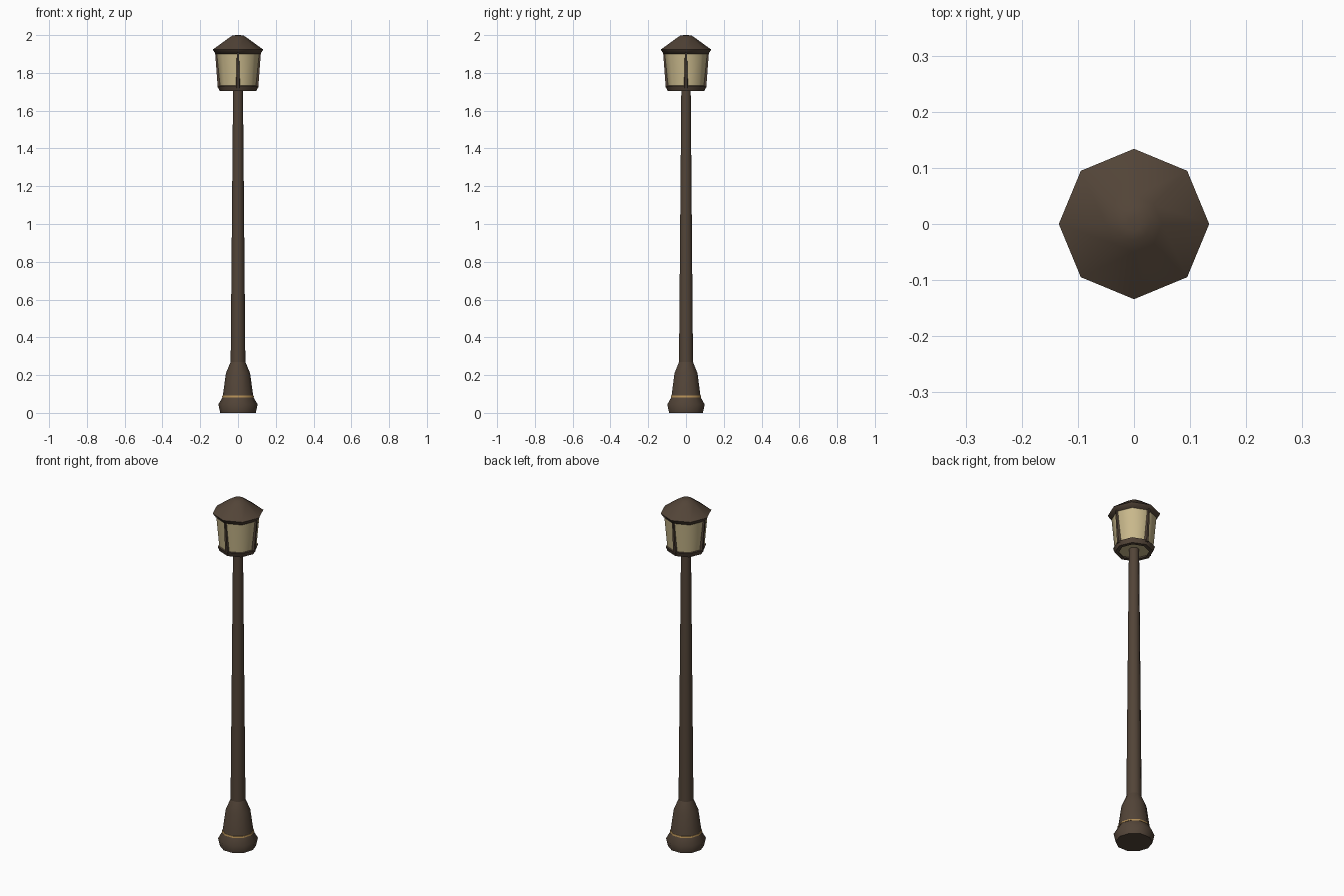
import bpy, bmesh, math
from mathutils import Vector

cube = bpy.data.objects.get("Cube")
if cube:
    bpy.data.objects.remove(cube, do_unlink=True)


def material(name, rgb):
    m = bpy.data.materials.new(name)
    m.use_nodes = True
    m.diffuse_color = (*rgb, 1)
    bsdf = m.node_tree.nodes["Principled BSDF"]
    bsdf.inputs["Base Color"].default_value = (*rgb, 1)
    bsdf.inputs["Roughness"].default_value = 0.8
    return m


brown = material("dark bronze", (0.085, 0.058, 0.039))
cream = material("cream glass", (0.58, 0.48, 0.26))
gold = material("gold trim", (0.45, 0.27, 0.09))


def finish(name, bm, mat, angle):
    bmesh.ops.recalc_face_normals(bm, faces=bm.faces)
    mesh = bpy.data.meshes.new(name)
    bm.to_mesh(mesh)
    bm.free()
    mesh.materials.append(mat)
    obj = bpy.data.objects.new(name, mesh)
    bpy.context.collection.objects.link(obj)
    if angle:
        bpy.ops.object.select_all(action="DESELECT")
        obj.select_set(True)
        bpy.context.view_layer.objects.active = obj
        bpy.ops.object.shade_smooth_by_angle(angle=math.radians(angle))
    return obj


def turned(name, profile, sides, mat, angle=60, closed=False):
    """Revolve (radius, height) points; closed joins the profile into a ring."""
    bm = bmesh.new()
    rings = []
    for r, z in profile:
        rings.append([bm.verts.new((r * math.cos(math.tau * i / sides),
                                    r * math.sin(math.tau * i / sides), z))
                      for i in range(sides)])
    pairs = list(zip(rings, rings[1:]))
    if closed:
        pairs.append((rings[-1], rings[0]))
    else:
        bm.faces.new(rings[0])
        bm.faces.new(rings[-1])
    for a, b in pairs:
        for i in range(sides):
            j = (i + 1) % sides
            bm.faces.new((a[i], a[j], b[j], b[i]))
    return finish(name, bm, mat, angle)


# Post: flared foot and tapering pole
turned("base", [(0.094, 0), (0.104, 0.045), (0.083, 0.08), (0.079, 0.1),
                (0.064, 0.21), (0.039, 0.27)], 10, brown)
turned("base_trim", [(0.078, 0.082), (0.085, 0.082), (0.083, 0.091), (0.078, 0.091)],
       10, gold, closed=True)
turned("pole", [(0.039, 0.26), (0.026, 1.73)], 10, brown)

# Lantern: glass body, open lower collar, faceted roof
turned("glass", [(0.098, 1.718), (0.115, 1.905)], 8, cream)
turned("lower_collar", [(0.098, 1.705), (0.107, 1.73), (0.096, 1.733), (0.078, 1.705)],
       8, brown, closed=True)
turned("roof", [(0.118, 1.9), (0.134, 1.923), (0.05, 1.984), (0.03, 1.997), (0.012, 2.0)],
       8, brown)

# Four corner bars leaning outwards along the glass
for k, side in enumerate(("left", "back", "right", "front")):
    out = Vector((math.cos(k * math.pi / 2), math.sin(k * math.pi / 2), 0))
    across = Vector((-out.y, out.x, 0))
    bm = bmesh.new()
    ends = []
    for r, z, w in ((0.101, 1.72, 0.011), (0.115, 1.905, 0.007)):
        ends.append([bm.verts.new(out * (r + d) + across * s * w + Vector((0, 0, z)))
                     for d, s in ((-0.008, -1), (0.006, -0.6), (0.006, 0.6), (-0.008, 1))])
    bm.faces.new(ends[0])
    bm.faces.new(ends[1])
    for i in range(4):
        j = (i + 1) % 4
        bm.faces.new((ends[0][i], ends[0][j], ends[1][j], ends[1][i]))
    finish("lantern_bar_" + side, bm, brown, 0)
